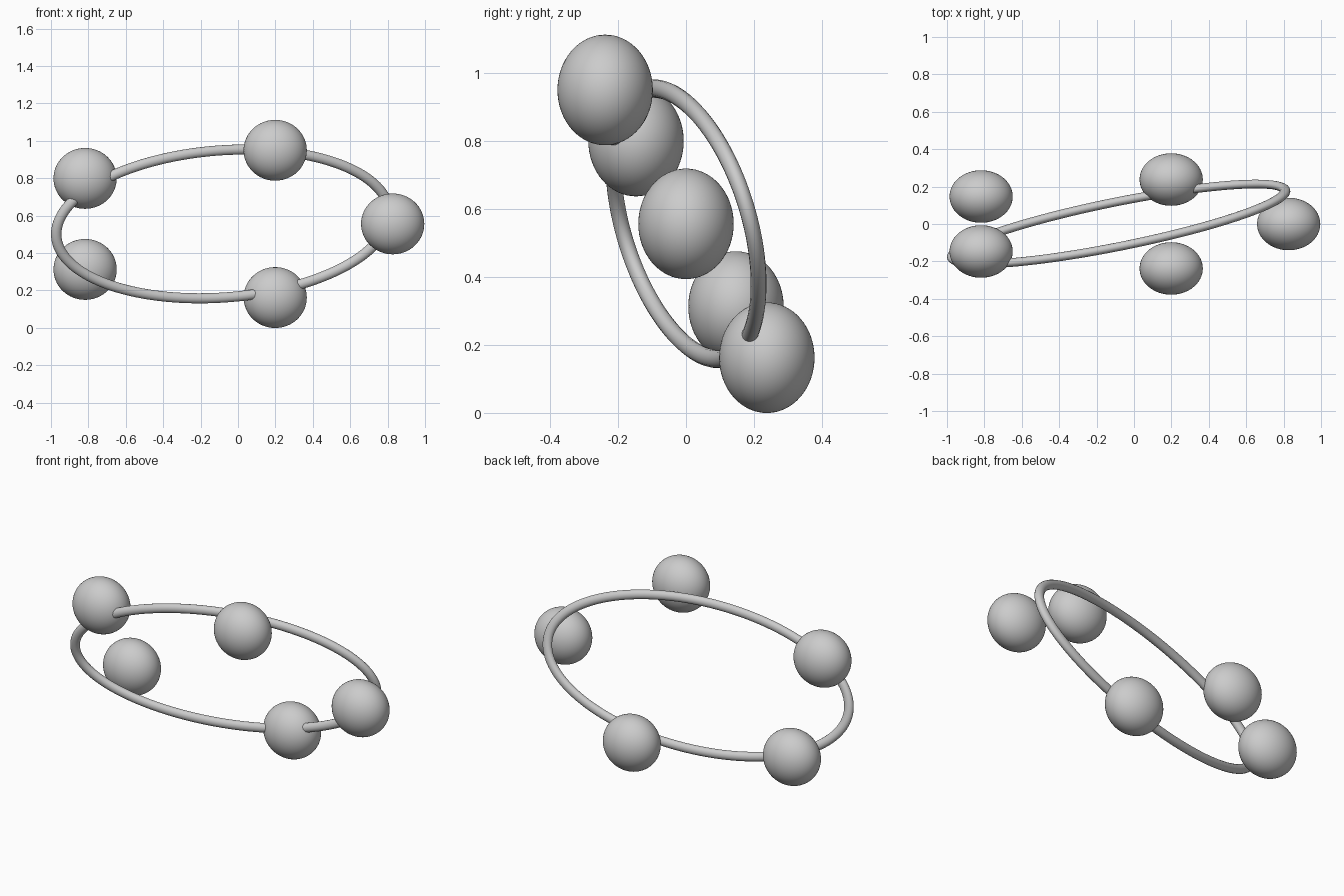
import bpy
from math import sin, cos, pi

if "Cube" in bpy.data.objects:
    bpy.data.objects.remove(bpy.data.objects["Cube"])

CENTRE = (-0.082, 0.0, 0.556)
SQUASH = (1.0, 0.83, 0.962)      # the whole model is slightly flattened in y and z


def ellipse_point(a, b, t):
    """Point on a tilted ellipse with half axes a and b around CENTRE."""
    return [c + p * cos(t) + q * sin(t) for c, p, q in zip(CENTRE, a, b)]


# Five balls on a tilted, stretched pentagon
for i in range(5):
    pos = ellipse_point((0.909, 0, 0), (0, -0.25, 0.414), i * 2 * pi / 5)
    bpy.ops.mesh.primitive_uv_sphere_add(segments=64, ring_count=32, radius=0.169, location=pos)
    ball = bpy.context.object
    ball.name = f"ball_{i + 1}"
    ball.scale = SQUASH
    bpy.ops.object.shade_smooth()

# Thin elliptical ring, tilted a little differently from the balls
N = 128
curve = bpy.data.curves.new("ring", 'CURVE')
curve.dimensions = '3D'
curve.bevel_depth = 0.028
curve.bevel_resolution = 6
spline = curve.splines.new('POLY')
spline.points.add(N - 1)
spline.use_cyclic_u = True
for i, point in enumerate(spline.points):
    p = ellipse_point((0.89, 0.176, 0.055), (0, -0.121, 0.394), i * 2 * pi / N)
    point.co = [v / s for v, s in zip(p, SQUASH)] + [1]
ring = bpy.data.objects.new("ring", curve)
ring.scale = SQUASH
bpy.context.collection.objects.link(ring)

# Turn the ring into a smooth mesh
bpy.ops.object.select_all(action='DESELECT')
bpy.context.view_layer.objects.active = ring
ring.select_set(True)
bpy.ops.object.convert(target='MESH')
bpy.ops.object.shade_smooth()
